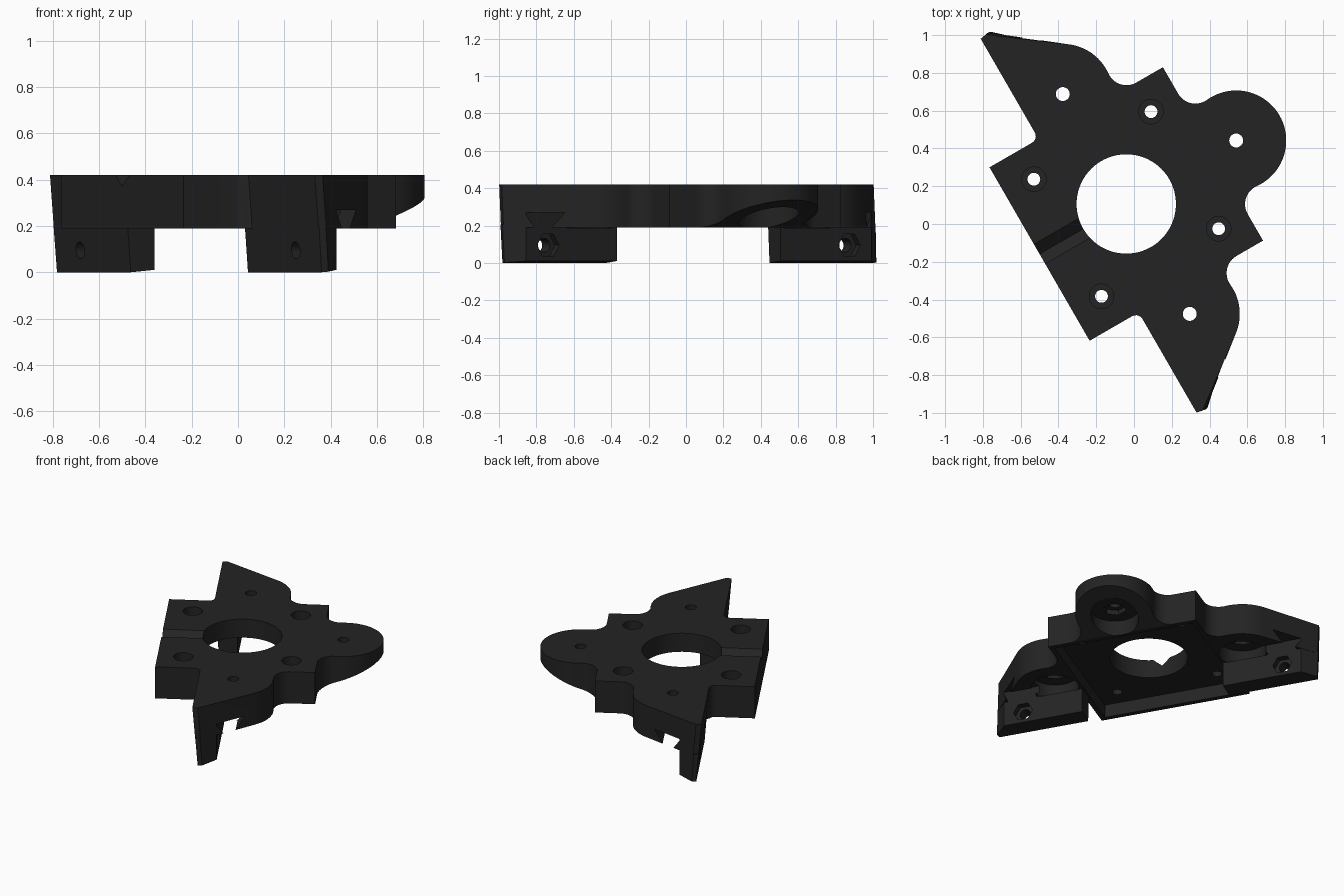
import bpy, bmesh, math
from mathutils import Matrix

if "Cube" in bpy.data.objects:
    bpy.data.objects.remove(bpy.data.objects["Cube"])

# plate is designed square to its own axes, then turned 30 degrees
PLACE = Matrix.Translation((-0.041, 0.106, 0)) @ Matrix.Rotation(math.radians(30), 4, 'Z')
TOP, BASE = 0.42, 0.19

black = bpy.data.materials.new("black plastic")
black.diffuse_color = (0.017, 0.017, 0.017, 1)
black.use_nodes = True
black.node_tree.nodes["Principled BSDF"].inputs["Base Color"].default_value = black.diffuse_color


def loft(name, a, b):
    """Solid between two matching rings of 3D points."""
    bm = bmesh.new()
    ra, rb = [bm.verts.new(p) for p in a], [bm.verts.new(p) for p in b]
    n = len(a)
    bm.faces.new(ra)
    bm.faces.new(rb)
    for i in range(n):
        j = (i + 1) % n
        bm.faces.new((ra[i], ra[j], rb[j], rb[i]))
    bmesh.ops.recalc_face_normals(bm, faces=bm.faces)
    me = bpy.data.meshes.new(name)
    bm.to_mesh(me)
    bm.free()
    me.materials.append(black)
    ob = bpy.data.objects.new(name, me)
    ob.matrix_world = PLACE
    bpy.context.collection.objects.link(ob)
    return ob


def arc(cx, cy, r, a0, a1, n):
    return [(cx + r * math.cos(math.radians(a0 + (a1 - a0) * i / n)),
             cy + r * math.sin(math.radians(a0 + (a1 - a0) * i / n))) for i in range(n + 1)]


def cyl(name, x, y, r, z0, z1, n=40, turn=0):
    ring = arc(x, y, r, turn, turn + 360, n)[:-1]
    return loft(name, [(p, q, z0) for p, q in ring], [(p, q, z1) for p, q in ring])


def bolt(name, y, z, r, x0, x1, n=24):
    ring = arc(y, z, r, 0, 360, n)[:-1]
    return loft(name, [(x0, p, q) for p, q in ring], [(x1, p, q) for p, q in ring])


def combine(target, tool, op):
    bpy.context.view_layer.objects.active = target
    m = target.modifiers.new(op, 'BOOLEAN')
    m.operation, m.solver, m.object = op, 'EXACT', tool
    bpy.ops.object.modifier_apply(modifier=m.name)
    bpy.data.objects.remove(tool)


# half outline: lobe, fillet, square corner, fillet, side lobe, pointed tip, notch
half = arc(.672, 0, .265, 0, 95.7, 22)
half += arc(.635, .368, .105, 275.7, 180, 12)[1:]
half += [(.53, .53)]
half += arc(.368, .635, .105, 270, 174.3, 12)
half += arc(0, .672, .265, -5.7, 53.3, 14)[1:]
half += [(-.194, 1.148), (-.23, 1.143)]
half += arc(-.27, .57, .04, 0, -90, 5)
half += [(-.53, .53)]
outline = half + [(x, -y) for x, y in reversed(half[1:])]


def lean(x, y):
    # mounting side leans inward towards the bottom
    return x + .019 if x < -.19 and abs(y) > .565 else x


plate = loft("motor_plate", [(lean(x, y), y, BASE) for x, y in outline],
             [(x, y, TOP) for x, y in outline])

# mounting legs
for s in (1, -1):
    low = [(-.195, .506), (-.076, .506), (-.076, 1.066), (-.165, 1.148), (-.195, 1.143)]
    high = [(-.211, .506), (-.076, .506), (-.076, 1.066), (-.18, 1.152), (-.211, 1.146)]
    leg = loft("leg", [(x, s * y, .09 * (x + .195)) for x, y in low],
               [(x, s * y, .205) for x, y in high])
    combine(plate, leg, 'UNION')

cuts = []
# sloped underside of the far lobe
prof = [(.53, BASE), (1.1, BASE + .36 * .57), (1.1, 0), (.53, 0)]
cuts.append(loft("slope", [(x, -.5, z) for x, z in prof], [(x, .5, z) for x, z in prof]))
# motor recess in the underside
sq = [(-.495, -.495), (.495, -.495), (.495, .495), (-.495, .495)]
cuts.append(loft("recess", [(x, y, BASE - .001) for x, y in sq], [(x, y, .285) for x, y in sq]))
# centre bore and its V groove
cuts.append(cyl("bore", 0, 0, .263, -.1, .6, 72))
vee = [(-.06, TOP), (0, .37), (.06, TOP), (.06, .5), (-.06, .5)]
cuts.append(loft("groove", [(-.7, y, z) for y, z in vee], [(-.1, y, z) for y, z in vee]))
# motor screws with counterbores
for sx in (1, -1):
    for sy in (1, -1):
        cuts.append(cyl("screw", sx * .358, sy * .358, .034, -.1, .6, 24))
        cuts.append(cyl("head", sx * .358, sy * .358, .065, .345, .6, 32))
# lobe screws, underside pockets and nut seats
for x, y in ((.672, 0), (0, .672), (0, -.672)):
    cuts.append(cyl("pocket", x, y, .16, BASE - .002, .30, 48))
    cuts.append(cyl("nut", x, y, .08, .25, .335, 6))
    cuts.append(cyl("lobe_hole", x, y, .037, .25, .6, 24))
# leg bolts, hexagonal nut seats and clearance above the nut
for s in (1, -1):
    cuts.append(bolt("leg_bolt", s * .93, .095, .037, -.5, .1))
    cuts.append(bolt("leg_nut", s * .93, .095, .068, -.12, .1, 6))
    lo = [(-.076, .83), (.04, .83), (.04, 1.035), (-.076, 1.035)]
    hi = [(-.076, .79), (.1, .79), (.1, 1.072), (-.076, 1.072)]
    cuts.append(loft("clearance", [(x, s * y, BASE - .003) for x, y in lo],
                     [(x, s * y, .27) for x, y in hi]))
for c in cuts:
    combine(plate, c, 'DIFFERENCE')

bpy.ops.object.select_all(action='DESELECT')
plate.select_set(True)
bpy.context.view_layer.objects.active = plate
bpy.ops.object.shade_smooth_by_angle(angle=math.radians(25))
